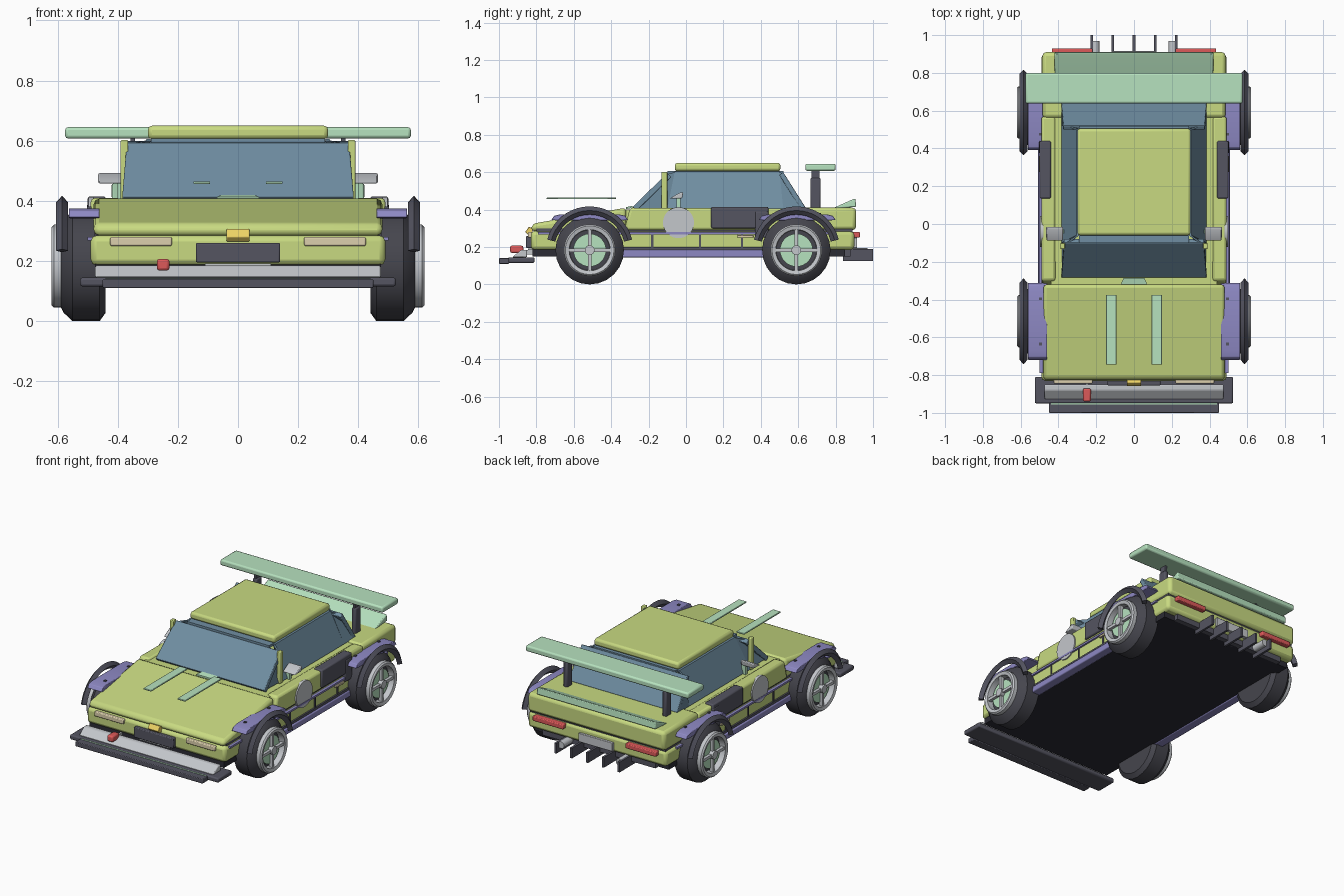
import bpy, bmesh, math
from mathutils import Vector

if "Cube" in bpy.data.objects:
    bpy.data.objects.remove(bpy.data.objects["Cube"])


def mat(name, r, g, b):
    m = bpy.data.materials.new(name)
    m.diffuse_color = (r, g, b, 1)
    m.use_nodes = True
    m.node_tree.nodes["Principled BSDF"].inputs["Base Color"].default_value = m.diffuse_color
    return m


GREEN = mat("lime_paint", .58, .70, .22)
MINT = mat("mint_paint", .47, .76, .52)
PURPLE = mat("violet_paint", .27, .25, .55)
DARK = mat("dark_trim", .09, .09, .12)
TYRE = mat("rubber", .06, .06, .075)
BLACK = mat("underbody", .025, .025, .035)
GLASS = mat("glass", .16, .27, .36)
SILVER = mat("silver", .55, .57, .60)
RED = mat("red_lens", .72, .10, .10)
CREAM = mat("cream_lens", .72, .63, .42)
YELLOW = mat("yellow", .85, .65, .13)


def finish(name, bm, material, bevel=0):
    bmesh.ops.remove_doubles(bm, verts=bm.verts, dist=1e-5)
    bmesh.ops.recalc_face_normals(bm, faces=bm.faces)
    me = bpy.data.meshes.new(name)
    bm.to_mesh(me)
    bm.free()
    me.materials.append(material)
    ob = bpy.data.objects.new(name, me)
    bpy.context.collection.objects.link(ob)
    if bevel:
        b = ob.modifiers.new("bevel", 'BEVEL')
        b.width, b.segments, b.limit_method = bevel, 2, 'ANGLE'
    return ob


def loft(name, a, b, material, bevel=0):
    """Solid between two matching polygons."""
    bm = bmesh.new()
    va = [bm.verts.new(p) for p in a]
    vb = [bm.verts.new(p) for p in b]
    bm.faces.new(va)
    bm.faces.new(vb[::-1])
    n = len(a)
    for i in range(n):
        j = (i + 1) % n
        bm.faces.new((va[i], vb[i], vb[j], va[j]))
    return finish(name, bm, material, bevel)


def prism(name, yz, x0, x1, material, bevel=0):
    return loft(name, [(x0, y, z) for y, z in yz], [(x1, y, z) for y, z in yz], material, bevel)


def box(name, x0, x1, y0, y1, z0, z1, material, bevel=0):
    return prism(name, [(y0, z0), (y1, z0), (y1, z1), (y0, z1)], x0, x1, material, bevel)


def panel(name, quad, offset, material, bevel=0):
    o = Vector(offset)
    return loft(name, quad, [Vector(p) + o for p in quad], material, bevel)


def lathe(name, xr, s, cy, cz, material, n=28, a0=0, a1=360):
    """Revolve a closed (x, radius) profile around an axle; partial turns get caps."""
    bm = bmesh.new()
    rings = []
    for i in range(n + 1):
        a = math.radians(a0 + (a1 - a0) * i / n)
        rings.append([bm.verts.new((s * x, cy + r * math.cos(a), cz + r * math.sin(a))) for x, r in xr])
    m = len(xr)
    for p, q in zip(rings, rings[1:]):
        for i in range(m):
            j = (i + 1) % m
            if xr[i][1] + xr[j][1] > 0:
                bm.faces.new((p[i], q[i], q[j], p[j]))
    if a1 - a0 < 360:
        bm.faces.new(rings[0])
        bm.faces.new(rings[-1][::-1])
    return finish(name, bm, material)


def disc(name, x0, x1, r, s, cy, cz, material, n=28):
    return lathe(name, [(x0, 0), (x0, r), (x1, r), (x1, 0)], s, cy, cz, material, n)


# body shell
box("lower_body", -.49, .49, -.83, .90, .185, .285, GREEN, .02)
box("underbody", -.475, .475, -.82, .85, .15, .195, BLACK)
prism("hood", [(-.83, .285), (-.82, .325), (-.32, .41), (-.32, .285)], -.48, .48, GREEN, .018)
box("cabin_base", -.44, .44, -.32, .58, .28, .40, GREEN)
box("rear_deck", -.485, .485, .56, .91, .29, .41, GREEN, .02)
box("body_seam", -.478, .478, -.80, .89, .275, .30, DARK)

# greenhouse
panel("windshield", [(-.385, -.285, .415), (.385, -.285, .415), (.37, -.10, .595), (-.37, -.10, .595)],
      (0, .022, -.02), GLASS, .004)
panel("rear_window", [(-.385, .64, .41), (.385, .64, .41), (.375, .52, .60), (-.375, .52, .60)],
      (0, -.022, -.015), GLASS, .004)
box("roof", -.30, .30, -.06, .505, .605, .65, GREEN, .014)
box("roof_liner", -.29, .29, -.10, .52, .59, .607, GLASS)
panel("cowl_vent", [(-.07, -.32, .413), (.07, -.32, .413), (.055, -.285, .42), (-.055, -.285, .42)],
      (0, 0, -.01), MINT)

# front end
box("splitter", -.525, .525, -.95, -.81, .115, .145, DARK, .008)
box("splitter_lip", -.45, .45, -1.0, -.945, .11, .14, DARK, .004)
box("splitter_stripe", -.44, .44, -.956, -.94, .126, .142, MINT)
prism("front_bumper_bar", [(-.93, .145), (-.85, .145), (-.85, .185), (-.88, .185)], -.475, .475, SILVER, .006)
box("grille", -.14, .14, -.855, -.82, .195, .26, DARK, .005)
box("grille_strip", -.11, .11, -.845, -.82, .185, .192, SILVER)
prism("nose_badge_block", [(-.845, .265), (-.82, .265), (-.82, .30), (-.84, .308), (-.86, .28)],
      -.038, .038, YELLOW, .003)
box("tow_hook", -.27, -.228, -.94, -.87, .168, .207, RED, .009)
box("tow_hook_stem", -.255, -.243, -.90, -.81, .16, .185, SILVER)

# rear end
prism("tail_lip", [(.78, .405), (.91, .415), (.905, .46), (.88, .45)], -.42, .42, MINT, .006)
box("rear_wing", -.575, .575, .638, .80, .607, .645, MINT, .010)
box("rear_plate", -.12, .12, .89, .915, .195, .25, SILVER, .003)
box("diffuser_base", -.40, .40, .80, .88, .15, .19, DARK)
for i in range(5):
    x = (i - 2) * .112
    box("diffuser_fin", x - .007, x + .007, .84, 1.0, .125, .19, DARK)

for s in (1, -1):
    # hood strips, lamps, exhausts, wing posts
    box("hood_strip", s * .093, s * .148, -.745, -.375, .456, .465, MINT, .003)
    box("headlight", s * .22, s * .425, -.845, -.82, .25, .28, CREAM, .005)
    box("taillight", s * .22, s * .435, .89, .93, .25, .28, RED, .005)
    box("wing_post", s * .335, s * .365, .665, .72, .40, .57, DARK, .008)
    box("wing_bracket", s * .343, s * .357, .67, .715, .56, .612, DARK)
    bm = bmesh.new()
    bmesh.ops.create_cone(bm, cap_ends=True, segments=16, radius1=.022, radius2=.022, depth=.14)
    for v in bm.verts:
        v.co = Vector((v.co.x + s * .205, v.co.z + .90, v.co.y + .172))
    finish("exhaust", bm, SILVER)

    # side glass and pillars
    panel("side_window", [(s * .385, -.10, .405), (s * .385, .54, .405), (s * .305, .50, .605), (s * .305, -.06, .605)],
          (-s * .015, 0, 0), GLASS)
    panel("rear_quarter_glass", [(s * .385, .52, .405), (s * .385, .63, .405), (s * .365, .525, .59), (s * .31, .50, .60)],
          (-s * .015, 0, 0), GLASS)
    panel("front_quarter_glass", [(s * .38, -.27, .41), (s * .38, -.09, .405), (s * .305, -.06, .60), (s * .36, -.10, .59)],
          (-s * .015, 0, 0), GLASS)
    box("door_pillar", s * .365, s * .39, -.132, -.10, .40, .602, GREEN, .004)

    # doors and flank details
    prism("door_waist", [(-.33, .29), (.57, .29), (.57, .405), (-.30, .41)], s * .415, s * .49, GREEN, .014)
    box("side_intake", s * .44, s * .50, .135, .44, .30, .415, DARK, .008)
    box("intake_rear_panel", s * .46, s * .502, .37, .44, .25, .39, DARK, .006)
    disc("door_roundel", .48, .498, .083, s, -.04, .33, SILVER, 36)
    box("character_line", s * .48, s * .50, -.79, .80, .268, .28, PURPLE)
    for y in (-.18, .075, .30):
        box("door_seam", s * .48, s * .495, y - .006, y + .006, .20, .27, DARK)
    box("door_handle", s * .48, s * .503, .275, .36, .25, .264, CREAM, .003)
    box("side_sill", s * .45, s * .507, -.37, .43, .145, .185, PURPLE, .006)
    box("sill_trim", s * .45, s * .498, -.37, .43, .185, .20, DARK)
    prism("mirror", [(-.09, .458), (-.02, .46), (-.015, .492), (-.03, .492)], s * .375, s * .465, SILVER, .005)
    box("mirror_stalk", s * .37, s * .40, -.05, -.03, .40, .47, MINT)

    # wheels, arches and fender pads
    for cy, pad in ((-.515, (-.72, -.31)), (.59, (.39, .80))):
        cz = .183
        lathe("tyre", [(.44, 0), (.44, .155), (.46, .183), (.55, .183), (.58, .155), (.59, .135), (.575, .11), (.575, 0)],
              s, cy, cz, TYRE, 24)
        lathe("wheel_rim", [(.57, .138), (.612, .138), (.62, .13), (.615, .11), (.575, .108)], s, cy, cz, SILVER, 32)
        disc("wheel_disc", .57, .592, .088, s, cy, cz, MINT)
        disc("wheel_hub", .57, .62, .026, s, cy, cz, SILVER, 16)
        box("wheel_spoke", s * .585, s * .61, cy - .118, cy + .118, cz - .009, cz + .009, SILVER)
        box("wheel_spoke", s * .585, s * .61, cy - .009, cy + .009, cz - .118, cz + .118, SILVER)
        lathe("wheel_arch", [(.585, .234), (.605, .212), (.585, .19), (.565, .212)], s, cy, cz, DARK, 18, 14, 166)
        y0, y1 = pad
        prism("fender_pad", [(y0, .345), (y0 + .03, .342), (y1 - .03, .342), (y1, .345),
                             (y1 - .015, .367), (y1 - .05, .375), (y0 + .05, .375), (y0 + .015, .367)],
              s * .46, s * .562, PURPLE, .003)
        for k in (-.12, .12):
            y = (y0 + y1) / 2 + k
            box("fender_bolt", s * .488, s * .502, y - .007, y + .007, .373, .381, DARK)

# smooth shading with sharp edges kept
for ob in bpy.data.objects:
    ob.select_set(True)
    bpy.context.view_layer.objects.active = ob
bpy.ops.object.shade_smooth_by_angle(angle=math.radians(30))
